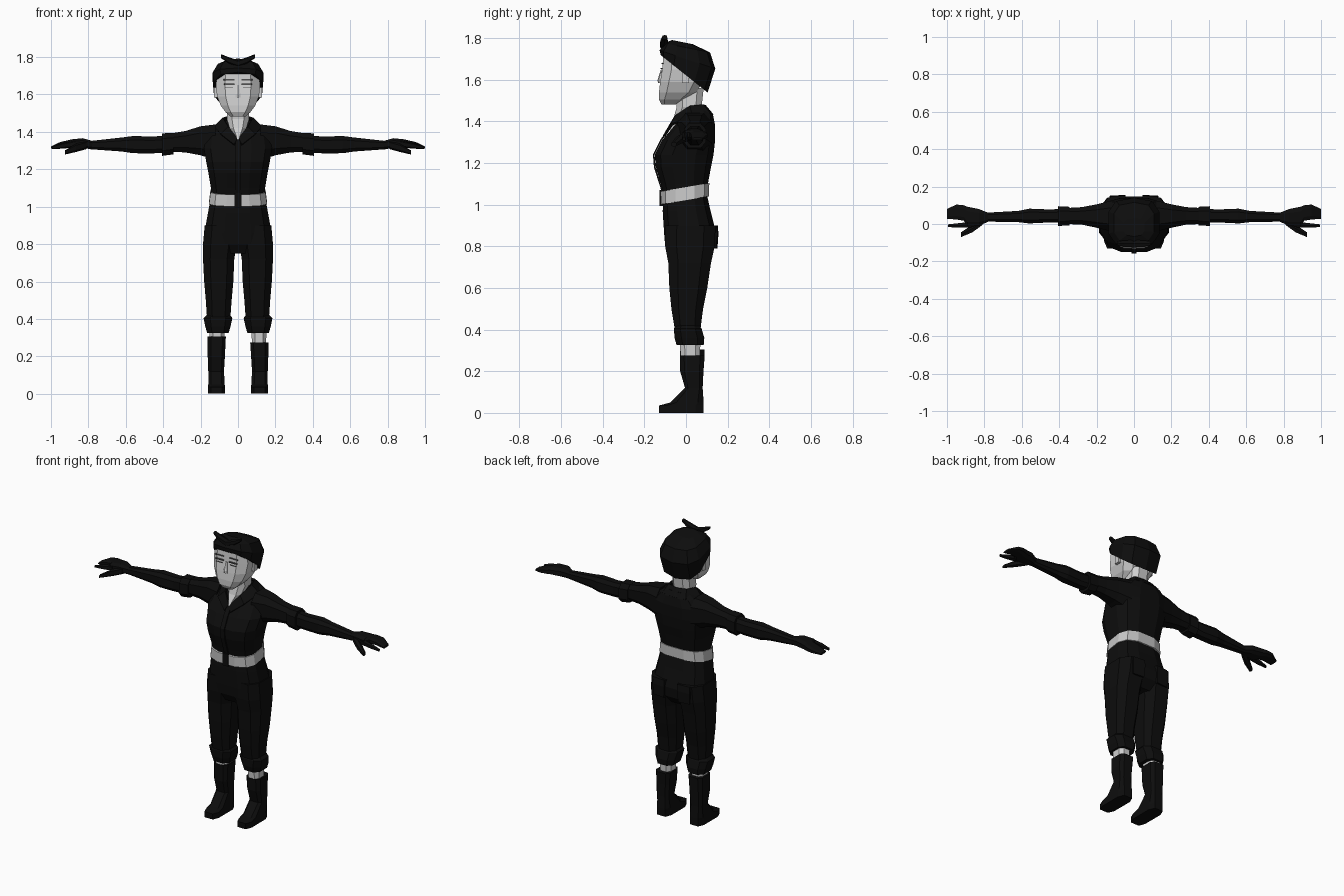
import bpy, bmesh, math


def material(name, r, g, b):
    m = bpy.data.materials.new(name)
    m.diffuse_color = (r, g, b, 1)
    return m


BLACK = material("black cloth", 0.004, 0.004, 0.004)
SKIN = material("pale grey skin", 0.62, 0.62, 0.62)
BELT = material("light grey belt", 0.55, 0.55, 0.55)
LINE = material("dark grey eye line", 0.08, 0.08, 0.08)


def finish(name, bm, mat, mirror=False):
    bmesh.ops.recalc_face_normals(bm, faces=bm.faces)
    me = bpy.data.meshes.new(name)
    bm.to_mesh(me)
    bm.free()
    me.materials.append(mat)
    ob = bpy.data.objects.new(name, me)
    bpy.context.collection.objects.link(ob)
    if mirror:
        ob.modifiers.new("mirror", 'MIRROR')
    return ob


def loft(name, rings, mat, axis='z', n=8, p=0.7, mirror=False, side=1):
    """Skin rounded-box rings (t, a0, a1, b0, b1[, slope]) along z (a=x, b=y) or x (a=y, b=z)."""
    bm = bmesh.new()
    loops = []
    top = math.cos(math.pi / n) ** p
    for ring in rings:
        t, a0, a1, b0, b1 = ring[:5]
        slope = ring[5] if len(ring) > 5 else 0
        loop = []
        for i in range(n):
            ang = 2 * math.pi * (i + 0.5) / n
            c, s = math.cos(ang), math.sin(ang)
            u = math.copysign(abs(c) ** p / top, c)
            v = math.copysign(abs(s) ** p / top, s)
            a = (a0 + a1) / 2 + u * (a1 - a0) / 2
            b = (b0 + b1) / 2 + v * (b1 - b0) / 2
            co = (a * side, b, t + slope * b) if axis == 'z' else (t * side, a, b)
            loop.append(bm.verts.new(co))
        loops.append(loop)
    for l0, l1 in zip(loops, loops[1:]):
        for i in range(n):
            j = (i + 1) % n
            bm.faces.new((l0[i], l0[j], l1[j], l1[i]))
    bm.faces.new(loops[0])
    bm.faces.new(loops[-1])
    return finish(name, bm, mat, mirror)


def body(name, rings, mat, **kw):
    """Loft centred on x = 0 from (z, half_width, front, back[, slope])."""
    return loft(name, [(r[0], -r[1], r[1], *r[2:]) for r in rings], mat, **kw)


def strip(name, edge_a, edge_b, thick, mat, mirror=True):
    bm = bmesh.new()
    a = [bm.verts.new(c) for c in edge_a]
    b = [bm.verts.new(c) for c in edge_b]
    for i in range(len(a) - 1):
        bm.faces.new((a[i], a[i + 1], b[i + 1], b[i]))
    ob = finish(name, bm, mat, mirror)
    m = ob.modifiers.new("thickness", 'SOLIDIFY')
    m.thickness = thick
    m.offset = 0
    return ob


def box(name, lo, hi, mat, mirror=False):
    bm = bmesh.new()
    bmesh.ops.create_cube(bm, size=1)
    for v in bm.verts:
        v.co = [(l + h) / 2 + c * (h - l) for l, h, c in zip(lo, hi, v.co)]
    return finish(name, bm, mat, mirror)


# Jacket
body("jacket", [
    (1.04, .140, -.105, .10), (1.10, .145, -.12, .105), (1.18, .158, -.145, .12),
    (1.24, .170, -.15, .132), (1.31, .182, -.115, .14), (1.38, .170, -.055, .14),
    (1.43, .120, -.005, .13), (1.46, .075, .02, .11)], BLACK, n=12)
strip("collar",
      [(0, .09, 1.475), (.06, .08, 1.478), (.078, .02, 1.472), (.05, -.05, 1.425), (.004, -.085, 1.365)],
      [(0, .128, 1.43), (.08, .118, 1.43), (.125, .03, 1.425), (.09, -.068, 1.385), (.02, -.105, 1.33)],
      .012, BLACK)
strip("front_placket",
      [(-.014, -.115, 1.07), (-.014, -.15, 1.18), (-.014, -.155, 1.24), (-.014, -.12, 1.31), (-.014, -.085, 1.36)],
      [(.014, -.115, 1.07), (.014, -.15, 1.18), (.014, -.155, 1.24), (.014, -.12, 1.31), (.014, -.085, 1.36)],
      .008, BLACK, mirror=False)

# Belt, tilted up to the back
body("belt", [(1.022, .155, -.12, .11, .17), (1.085, .147, -.122, .112, .17)], BELT, n=12)
box("buckle", (-.018, -.128, .995), (.018, -.11, 1.072), BLACK)

# Arms
loft("sleeve", [
    (.12, -.04, .125, 1.25, 1.44), (.20, -.02, .105, 1.275, 1.43),
    (.28, -.003, .09, 1.29, 1.405), (.37, .0, .085, 1.295, 1.39)], BLACK, axis='x', mirror=True)
loft("sleeve_cuff", [(.345, -.008, .092, 1.28, 1.395), (.405, -.01, .095, 1.272, 1.392)],
     BLACK, axis='x', mirror=True)
loft("forearm", [
    (.38, .008, .08, 1.29, 1.38), (.46, .008, .078, 1.285, 1.375), (.56, .003, .082, 1.286, 1.378),
    (.62, .01, .07, 1.295, 1.37), (.80, .013, .06, 1.308, 1.35)], BLACK, axis='x', mirror=True)

# Hands
loft("hand", [
    (.78, .012, .06, 1.308, 1.352), (.83, -.01, .08, 1.312, 1.366), (.89, -.015, .092, 1.314, 1.36),
    (.91, .018, .10, 1.316, 1.355), (.95, .024, .104, 1.316, 1.346),
    (1.0, .028, .08, 1.31, 1.322)], BLACK, axis='x', mirror=True)
loft("index_finger", [
    (.87, -.018, .012, 1.318, 1.352), (.94, -.02, .004, 1.312, 1.338),
    (.995, -.016, -.002, 1.308, 1.322)], BLACK, axis='x', n=6, mirror=True)
loft("thumb", [
    (.81, -.005, .03, 1.31, 1.35), (.865, -.045, -.005, 1.295, 1.335),
    (.925, -.07, -.045, 1.28, 1.3)], BLACK, axis='x', n=6, mirror=True)

# Trousers
body("trouser_seat", [
    (1.05, .145, -.108, .10), (.97, .160, -.112, .118), (.86, .180, -.105, .146),
    (.80, .170, -.10, .14), (.75, .10, -.07, .10)], BLACK, n=12)
loft("trouser_leg", [
    (.90, .004, .178, -.10, .142), (.80, .008, .187, -.10, .138), (.72, .02, .187, -.085, .12),
    (.60, .025, .181, -.08, .102), (.50, .034, .172, -.07, .082),
    (.39, .042, .165, -.052, .068)], BLACK, mirror=True)
loft("trouser_cuff", [
    (.325, .05, .165, -.045, .085), (.36, .04, .175, -.055, .088),
    (.405, .03, .184, -.058, .075), (.42, .042, .168, -.05, .065)], BLACK, mirror=True)
strip("back_pocket", [(.045, .147, .90), (.045, .15, .86), (.05, .145, .79)],
      [(.125, .14, .90), (.13, .145, .86), (.125, .138, .79)], .012, BLACK)

# Lower legs and boots, one boot taller
loft("lower_leg", [(.24, .075, .15, -.025, .065), (.35, .072, .152, -.03, .07)],
     SKIN, mirror=True)
for label, side, height in (("left", 1, .275), ("right", -1, .305)):
    loft(label + "_boot", [
        (0, .07, .16, -.13, .085), (.035, .07, .16, -.13, .085), (.05, .071, .159, -.075, .085),
        (.12, .075, .159, -.005, .08), (.20, .07, .162, -.028, .084),
        (height, .065, .162, -.03, .09)], BLACK, p=.5, side=side)

# Neck and open collar skin
body("neck", [
    (1.36, .006, -.09, .02), (1.42, .045, -.058, .05), (1.47, .06, -.045, .075),
    (1.56, .056, -.05, .085)], SKIN)

# Head
body("head", [
    (1.482, .04, -.118, -.05), (1.505, .066, -.13, .0), (1.54, .092, -.13, .05),
    (1.59, .112, -.124, .08), (1.65, .118, -.114, .10), (1.71, .112, -.11, .09),
    (1.75, .08, -.085, .06)], SKIN, p=.6)
body("nose", [(1.585, .014, -.134, -.11), (1.60, .013, -.135, -.11), (1.65, .007, -.12, -.105)],
     SKIN, n=6)
box("ear", (.105, -.02, 1.585), (.127, .015, 1.645), SKIN, mirror=True)
box("upper_eyelid", (.02, -.122, 1.652), (.074, -.113, 1.658), LINE, mirror=True)
box("lower_eyelid", (.028, -.121, 1.636), (.07, -.113, 1.639), LINE, mirror=True)
box("eyebrow", (.02, -.118, 1.676), (.078, -.109, 1.682), LINE, mirror=True)

# Head wrap with a knot in front
body("head_wrap", [
    (1.622, .128, -.118, .10, -.80), (1.70, .136, -.122, .136, -.33),
    (1.755, .108, -.10, .112, -.20), (1.778, .055, -.065, .03, -.2)], BLACK, n=10)
loft("knot_tail", [
    (0, -.125, -.085, 1.75, 1.782), (.05, -.122, -.088, 1.768, 1.798),
    (.092, -.112, -.092, 1.796, 1.815)], BLACK, axis='x', n=6, mirror=True)
